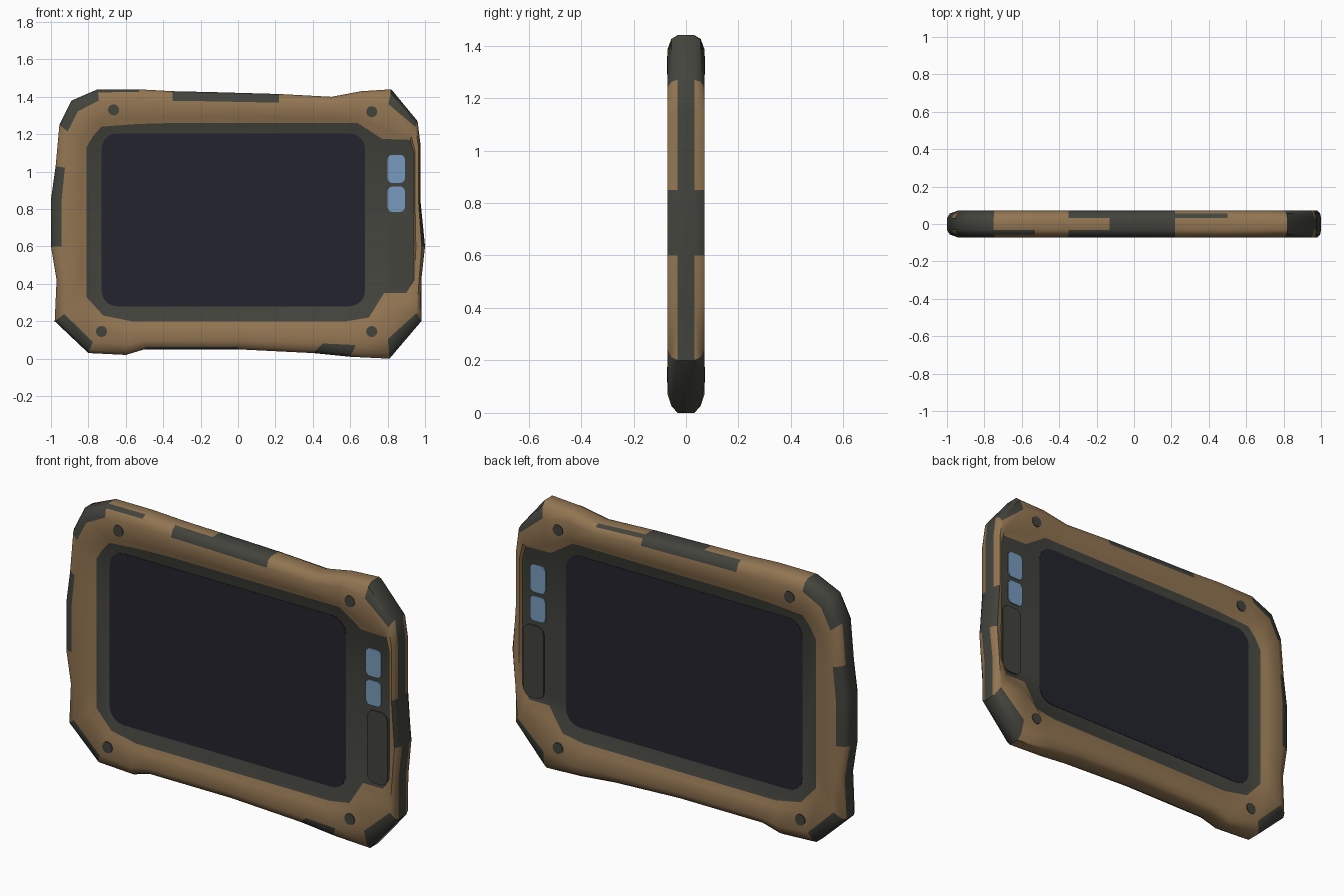
import bpy, bmesh, math

if "Cube" in bpy.data.objects:
    bpy.data.objects.remove(bpy.data.objects["Cube"])


def mat(name, rgb):
    m = bpy.data.materials.new(name)
    m.diffuse_color = (*rgb, 1)
    m.use_nodes = True
    m.node_tree.nodes["Principled BSDF"].inputs["Base Color"].default_value = m.diffuse_color
    return m


TAN = mat("tan_shell", (0.29, 0.18, 0.085))
DARK = mat("dark_rubber", (0.055, 0.057, 0.046))
GLASS = mat("dark_glass", (0.017, 0.017, 0.027))
BLUE = mat("blue_button", (0.19, 0.33, 0.51))


def finish(bm, name, mats, angle=40):
    bmesh.ops.recalc_face_normals(bm, faces=bm.faces)
    me = bpy.data.meshes.new(name)
    bm.to_mesh(me)
    bm.free()
    ob = bpy.data.objects.new(name, me)
    bpy.context.collection.objects.link(ob)
    for m in mats:
        me.materials.append(m)
    bpy.ops.object.select_all(action='DESELECT')
    ob.select_set(True)
    bpy.context.view_layer.objects.active = ob
    bpy.ops.object.shade_smooth_by_angle(angle=math.radians(angle))
    return ob


# Outer silhouette paired with bezel opening: (outer x, z, bezel x, z)
RIM = [
    (-.98, .20, -.81, .33), (-.97, .42, -.81, .45), (-1.0, .60, -.81, .60),
    (-1.0, .85, -.81, .85), (-.975, 1.03, -.81, 1.0), (-.955, 1.25, -.81, 1.13),
    (-.89, 1.38, -.775, 1.19), (-.75, 1.44, -.73, 1.24), (-.53, 1.44, -.53, 1.255),
    (-.35, 1.43, -.35, 1.26), (-.13, 1.425, -.13, 1.26), (.22, 1.415, .22, 1.26),
    (.50, 1.40, .50, 1.26), (.66, 1.43, .64, 1.26), (.82, 1.44, .77, 1.175),
    (.96, 1.27, .92, 1.17), (.975, 1.15, .94, 1.10), (.975, .85, .94, .85),
    (1.0, .60, .94, .60), (.98, .42, .94, .42), (.98, .20, .90, .35),
    (.81, .0, .78, .35), (.60, .01, .70, .22), (.40, .03, .58, .20),
    (.0, .05, .0, .20), (-.50, .05, -.47, .20), (-.60, .02, -.57, .20),
    (-.80, .03, -.72, .23)]
N = len(RIM)

# Cross-section: (fraction towards the bezel, half depth)
SECTION = [(0, .032), (.08, .056), (.30, .071), (.82, .066), (1, .05)]
EDGE_DARK = {0, 1, 2, 3, 4, 5, 6, 10, 14, 15, 16, 17, 18, 19, 20, 27}
LIP_DARK = {2, 3, 5, 6, 10, 14, 17, 20, 27}

# Shell: lofted rim rings on both sides, closed by the recessed bezel
bm = bmesh.new()


def ring(f, y):
    return [bm.verts.new((a + (c - a) * f, y, b + (d - b) * f)) for a, b, c, d in RIM]


def bridge(r0, r1, dark):
    for i in range(N):
        j = (i + 1) % N
        face = bm.faces.new((r0[i], r0[j], r1[j], r1[i]))
        face.material_index = 1 if i in dark else 0


edge_rings = []
for s in (-1, 1):
    rings = [ring(f, s * y) for f, y in SECTION]
    edge_rings.append(rings[0])
    front = s < 0
    bridge(rings[0], rings[1], LIP_DARK | ({7, 9, 22, 24} if front else {9, 11}))
    bridge(rings[1], rings[2], LIP_DARK | ({9, 22} if front else {9}))
    bridge(rings[2], rings[3], set())
    bridge(rings[3], rings[4], set())
    bm.faces.new(rings[4]).material_index = 1
bridge(edge_rings[0], edge_rings[1], EDGE_DARK)
finish(bm, "protective_shell", [TAN, DARK])


def plate(name, x0, x1, z0, z1, r, y0, y1, material, steps=5):
    """Rounded plate between depths y0 and y1."""
    bm = bmesh.new()
    pts = []
    for k, (cx, cz) in enumerate([(x1 - r, z1 - r), (x0 + r, z1 - r),
                                  (x0 + r, z0 + r), (x1 - r, z0 + r)]):
        for t in range(steps + 1):
            a = math.pi / 2 * (k + t / steps)
            pts.append((cx + r * math.cos(a), cz + r * math.sin(a)))
    a = [bm.verts.new((x, y0, z)) for x, z in pts]
    b = [bm.verts.new((x, y1, z)) for x, z in pts]
    bm.faces.new(a)
    bm.faces.new(b)
    for i in range(len(pts)):
        j = (i + 1) % len(pts)
        bm.faces.new((a[i], a[j], b[j], b[i]))
    return finish(bm, name, [material])


# Screen, buttons, grip pad and screws on both faces
for side, s in (("front", -1), ("back", 1)):
    plate(side + "_screen", -.73, .68, .28, 1.205, .085, s * .049, s * .052, GLASS)
    plate(side + "_upper_button", .80, .892, .94, 1.09, .025, s * .048, s * .056, BLUE)
    plate(side + "_lower_button", .80, .892, .785, .92, .025, s * .048, s * .056, BLUE)
    plate(side + "_grip_pad", .81, .93, .37, .76, .04, s * .048, s * .057, DARK)
    for n, (x, z) in enumerate([(-.665, 1.33), (.715, 1.32), (-.73, .145), (.715, .145)]):
        plate(f"{side}_screw_{n + 1}", x - .03, x + .03, z - .03, z + .03, .03,
              s * .066, s * .073, DARK, 3)
